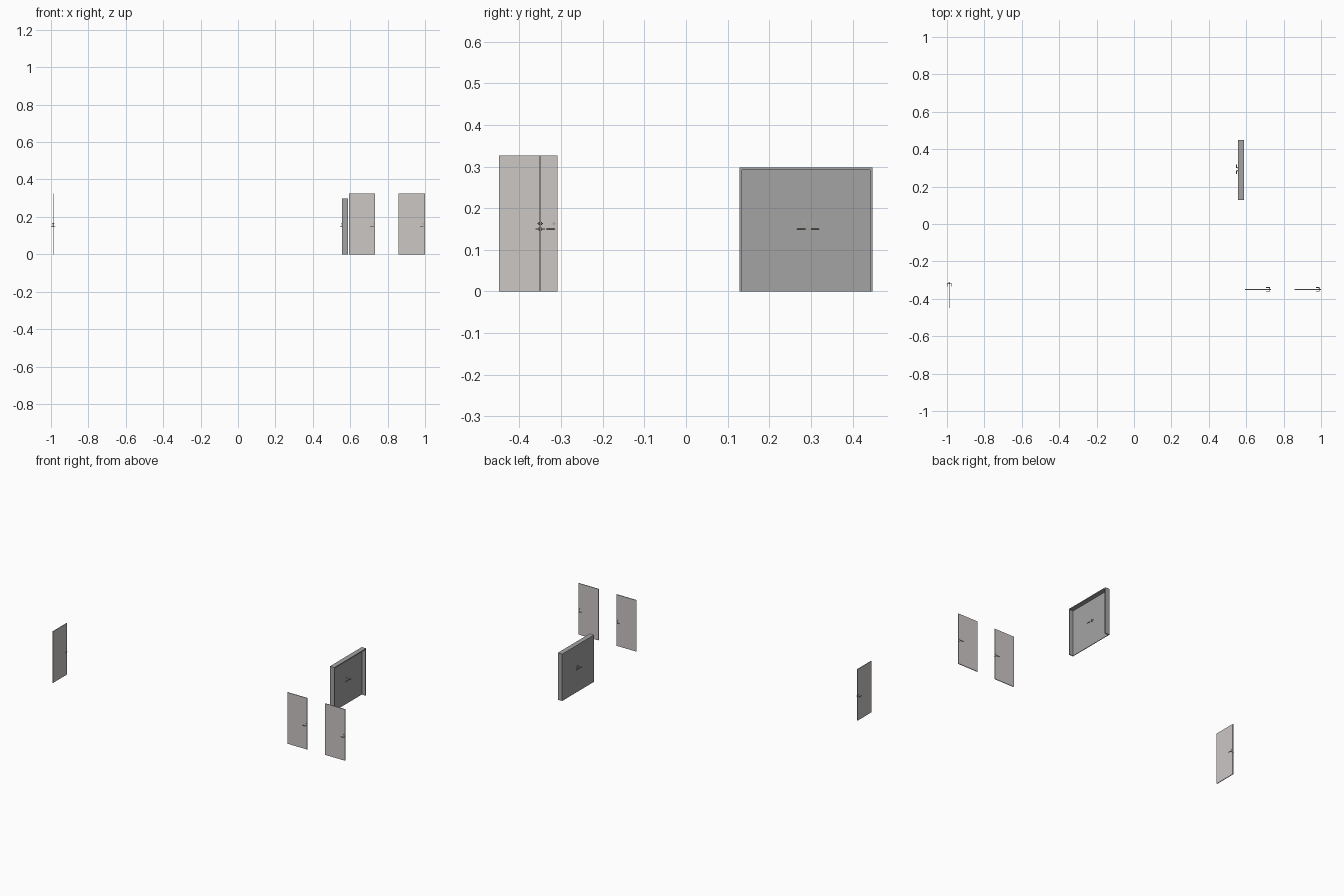
import bpy, bmesh, math
from mathutils import Matrix, Vector

if "Cube" in bpy.data.objects:
    bpy.data.objects.remove(bpy.data.objects["Cube"])


def material(name, rgb):
    m = bpy.data.materials.new(name)
    m.diffuse_color = (*rgb, 1)
    m.use_nodes = True
    m.node_tree.nodes["Principled BSDF"].inputs["Base Color"].default_value = m.diffuse_color
    return m


WARM = material("warm light grey", (0.60, 0.57, 0.56))
GREY = material("mid grey", (0.37, 0.37, 0.37))
METAL = material("handle metal", (0.42, 0.40, 0.36))


def boxes(name, parts, mat, matrix=Matrix()):
    """One object from boxes given as (min corner, max corner)."""
    bm = bmesh.new()
    for lo, hi in parts:
        lo, hi = Vector(lo), Vector(hi)
        m = Matrix.Translation((lo + hi) / 2) @ Matrix.Diagonal((*(hi - lo), 1))
        bmesh.ops.create_cube(bm, size=1, matrix=m)
    bm.transform(matrix)
    bmesh.ops.recalc_face_normals(bm, faces=bm.faces)
    me = bpy.data.meshes.new(name)
    bm.to_mesh(me)
    bm.free()
    me.materials.append(mat)
    ob = bpy.data.objects.new(name, me)
    bpy.context.collection.objects.link(ob)
    return ob


def rod(bm, a, b, r):
    a, b = Vector(a), Vector(b)
    rot = (b - a).to_track_quat('Z', 'Y').to_matrix().to_4x4()
    bmesh.ops.create_cone(bm, cap_ends=True, segments=10, radius1=r, radius2=r,
                          depth=(b - a).length,
                          matrix=Matrix.Translation((a + b) / 2) @ rot)


def handles(name, matrix, half):
    """Lever and lock rose on both faces; local x points to the latch edge."""
    bm = bmesh.new()
    for s in (-1, 1):
        f = s * half
        rod(bm, (0, f, 0.15), (0, f + s * 0.002, 0.15), 0.0035)     # rose
        rod(bm, (0, f, 0.15), (0, s * 0.0105, 0.15), 0.0015)        # neck
        rod(bm, (0.0015, s * 0.0105, 0.15), (-0.018, s * 0.0105, 0.15), 0.0015)
        rod(bm, (0, f, 0.163), (0, f + s * 0.002, 0.163), 0.0035)   # lock
        rod(bm, (0, f, 0.163), (0, f + s * 0.004, 0.163), 0.0012)
    bm.transform(matrix)
    me = bpy.data.meshes.new(name)
    bm.to_mesh(me)
    bm.free()
    me.materials.append(METAL)
    ob = bpy.data.objects.new(name, me)
    bpy.context.collection.objects.link(ob)


# Three loose single doors, local x from hinge to latch
W, H, T = 0.14, 0.326, 0.0022
quarter = Matrix.Rotation(math.pi / 2, 4, 'Z')
placements = {
    "left_door": Matrix.Translation((-0.988, -0.449, 0)) @ quarter,
    "middle_door": Matrix.Translation((0.593, -0.35, 0)),
    "right_door": Matrix.Translation((0.859, -0.35, 0)),
}
for name, m in placements.items():
    boxes(name, [((0, -T, 0), (W, T, H))], WARM, m)
    handles(name + "_handles", m @ Matrix.Translation((W - 0.008, 0, 0)), T)

# Double door: casing on three sides, leaves flush with its -x side
X0, X1, Y0, Y1, Z1, C = 0.556, 0.587, 0.128, 0.448, 0.298, 0.006
boxes("door_casing", [
    ((X0, Y0, 0), (X1, Y0 + C, Z1)),
    ((X0, Y1 - C, 0), (X1, Y1, Z1)),
    ((X0, Y0 + C, Z1 - C), (X1, Y1 - C, Z1)),
], GREY)
mid = (Y0 + Y1) / 2
boxes("double_door_leaves", [
    ((X0 + 0.0005, Y0 + C, 0), (X0 + 0.0045, mid, Z1 - C)),
    ((X0 + 0.0005, mid, 0), (X0 + 0.0045, Y1 - C, Z1 - C)),
], GREY)
for side, turn in ((-1, math.pi / 2), (1, -math.pi / 2)):
    m = (Matrix.Translation((X0 + 0.0025, mid + 0.005 + side * 0.008, 0))
         @ Matrix.Rotation(turn, 4, 'Z'))
    handles("double_door_handles", m, 0.002)
